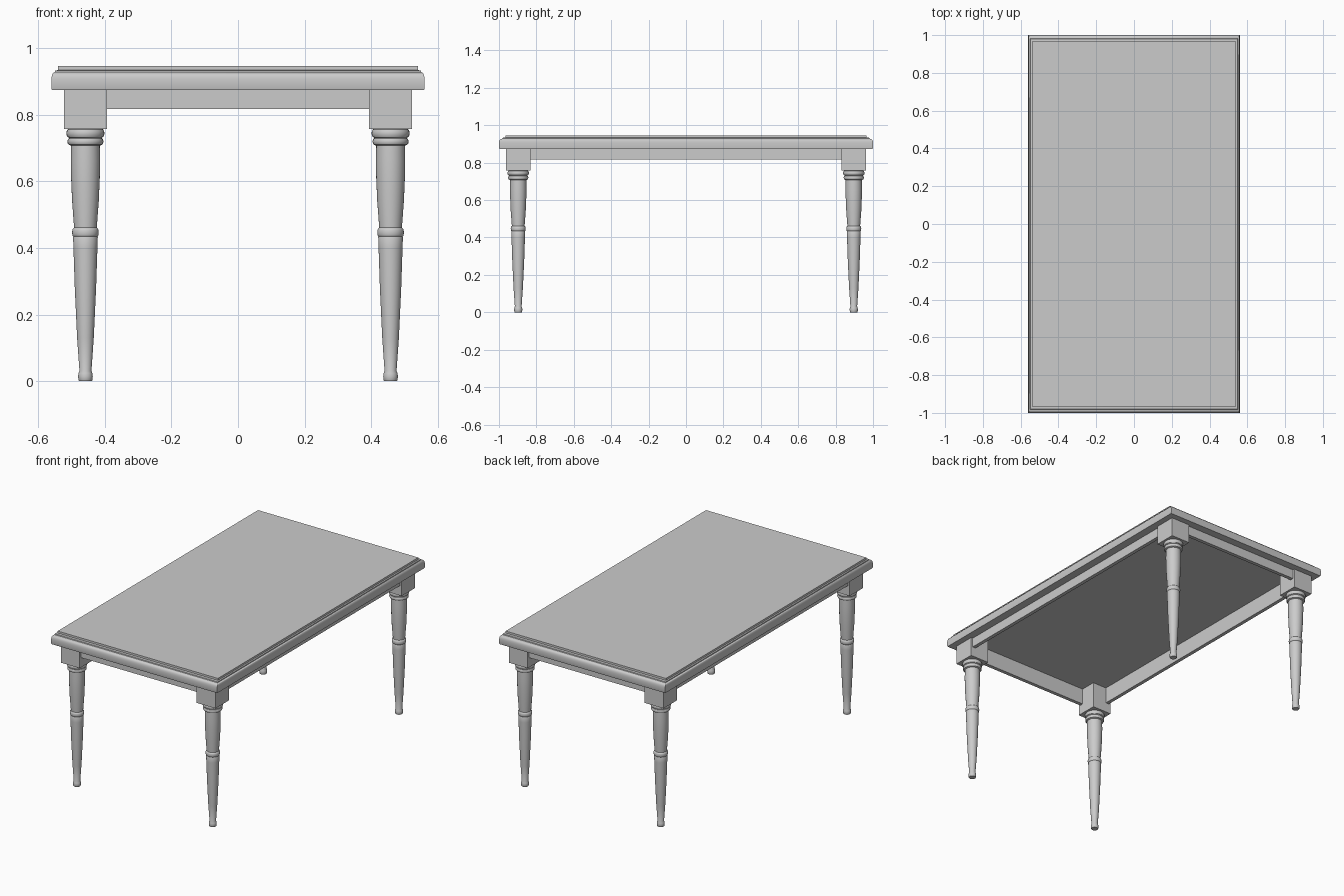
import bpy, bmesh, math

cube = bpy.data.objects.get("Cube")
if cube:
    bpy.data.objects.remove(cube, do_unlink=True)

mat = bpy.data.materials.new("plain grey")
mat.use_nodes = True
GREY = (0.6, 0.6, 0.6, 1)
mat.diffuse_color = GREY
mat.node_tree.nodes["Principled BSDF"].inputs["Base Color"].default_value = GREY

HALF_X, HALF_Y = 0.56, 1.0      # tabletop half size
LEG_X, LEG_Y = 0.458, 0.897     # leg centres
BLOCK_X, BLOCK_Y = 0.064, 0.065 # corner block half size
TOP_Z = 0.874                   # lower rim of tabletop
PANEL_Z = 0.915                 # recessed underside of tabletop


def finish(name, bm, smooth=False):
    bmesh.ops.recalc_face_normals(bm, faces=bm.faces)
    mesh = bpy.data.meshes.new(name)
    bm.to_mesh(mesh)
    bm.free()
    mesh.materials.append(mat)
    obj = bpy.data.objects.new(name, mesh)
    bpy.context.collection.objects.link(obj)
    if smooth:
        bpy.ops.object.select_all(action='DESELECT')
        obj.select_set(True)
        bpy.context.view_layer.objects.active = obj
        bpy.ops.object.shade_smooth_by_angle(angle=math.radians(35))
    return obj


def loft(outline, profile, centre=(0, 0)):
    """Stack scaled copies of an outline; profile holds (scale, z)."""
    bm = bmesh.new()
    rings = [[bm.verts.new((centre[0] + x * s, centre[1] + y * s, z))
              for x, y in outline] for s, z in profile]
    n = len(outline)
    for low, high in zip(rings, rings[1:]):
        for i in range(n):
            j = (i + 1) % n
            bm.faces.new((low[i], low[j], high[j], high[i]))
    bottom = bm.faces.new(rings[0][::-1])
    bm.faces.new(rings[-1])
    bm.normal_update()
    return bm, bottom


def box(name, x0, x1, y0, y1, z0, z1):
    bm = bmesh.new()
    bmesh.ops.create_cube(bm, size=1)
    for v in bm.verts:
        v.co = ((x0 + x1) / 2 + v.co.x * (x1 - x0),
                (y0 + y1) / 2 + v.co.y * (y1 - y0),
                (z0 + z1) / 2 + v.co.z * (z1 - z0))
    return finish(name, bm)


def bead(radius, bulge, z0, z1, steps=6):
    """Half-round ring for a turned profile."""
    return [(radius + bulge * math.sin(math.pi * i / steps),
             (z0 + z1) / 2 - (z1 - z0) / 2 * math.cos(math.pi * i / steps))
            for i in range(steps + 1)]


# Tabletop with rounded edge, raised panel and recessed underside
rectangle = [(-HALF_X, -HALF_Y), (HALF_X, -HALF_Y), (HALF_X, HALF_Y), (-HALF_X, HALF_Y)]
bm, bottom = loft(rectangle, [
    (0.998, TOP_Z), (1, 0.879), (1, 0.905), (0.999, 0.914), (0.996, 0.921),
    (0.990, 0.926), (0.982, 0.928), (0.980, 0.933), (0.965, 0.934), (0.965, 0.946)])
bmesh.ops.inset_region(bm, faces=[bottom], thickness=0.057, use_even_offset=True)
recess = bmesh.ops.extrude_face_region(bm, geom=[bottom])["geom"]
for v in recess:
    if isinstance(v, bmesh.types.BMVert):
        v.co.z = PANEL_Z
if bottom.is_valid:
    bmesh.ops.delete(bm, geom=[bottom], context='FACES_ONLY')
finish("tabletop", bm, smooth=True)

# Turned legs with corner blocks
circle = [(math.cos(math.tau * i / 32), math.sin(math.tau * i / 32)) for i in range(32)]
leg_profile = [(0.019, 0), (0.021, 0.003), (0.022, 0.014), (0.021, 0.024), (0.018, 0.031),
               (0.025, 0.13), (0.032, 0.28), (0.036, 0.40), (0.037, 0.432)]
leg_profile += bead(0.036, 0.004, 0.434, 0.459)
leg_profile += [(0.034, 0.461), (0.040, 0.54), (0.043, 0.61), (0.044, 0.66), (0.043, 0.707)]
leg_profile += bead(0.048, 0.006, 0.709, 0.730)
leg_profile += bead(0.051, 0.006, 0.732, 0.757)

for side, sx in (("left", 1), ("right", -1)):
    for end, sy in (("front", -1), ("back", 1)):
        cx, cy = sx * LEG_X, sy * LEG_Y
        finish(f"{end}_{side}_leg", loft(circle, leg_profile, (cx, cy))[0], smooth=True)
        box(f"{end}_{side}_corner_block", cx - BLOCK_X, cx + BLOCK_X,
            cy - BLOCK_Y, cy + BLOCK_Y, 0.757, PANEL_Z)

# Apron rails between the blocks, set just behind their outer faces
RAIL_Z, RAIL, SETBACK = 0.817, 0.011, 0.023
span_x, span_y = LEG_X - BLOCK_X, LEG_Y - BLOCK_Y
for name, s in (("left_apron", 1), ("right_apron", -1)):
    c = s * (LEG_X + BLOCK_X - SETBACK)
    box(name, c - RAIL, c + RAIL, -span_y, span_y, RAIL_Z, PANEL_Z)
for name, s in (("front_apron", -1), ("back_apron", 1)):
    c = s * (LEG_Y + BLOCK_Y - SETBACK)
    box(name, -span_x, span_x, c - RAIL, c + RAIL, RAIL_Z, PANEL_Z)
